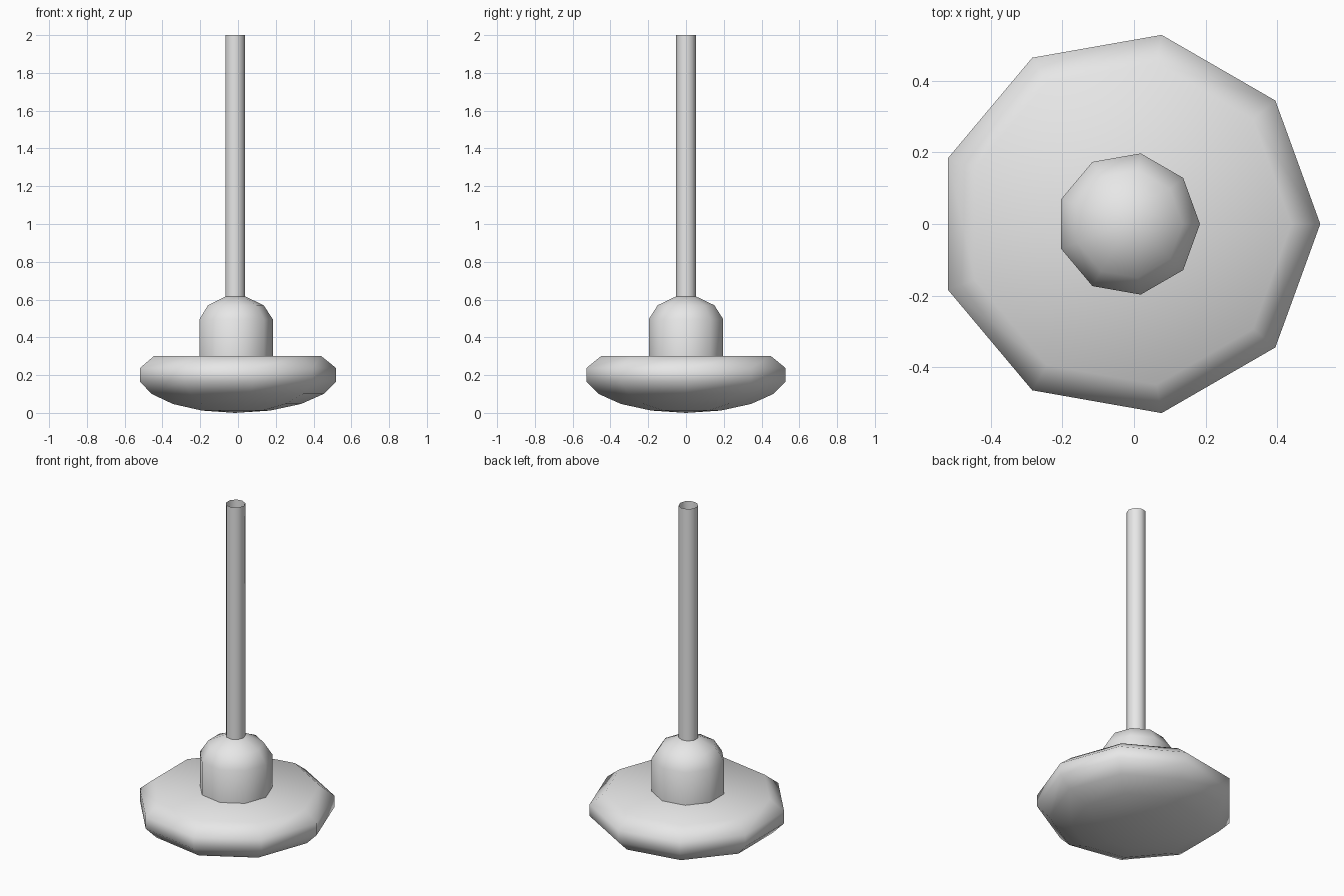
import bpy, bmesh, math

SIDES = 9
AXIS_X = -0.016

cube = bpy.data.objects.get("Cube")
if cube:
    bpy.data.objects.remove(cube, do_unlink=True)

grey = bpy.data.materials.new("light_grey")
grey.use_nodes = True
grey.diffuse_color = (0.8, 0.8, 0.8, 1)
grey.node_tree.nodes["Principled BSDF"].inputs["Base Color"].default_value = (0.8, 0.8, 0.8, 1)


def lathe(name, profile, cap_top=False):
    """Turn a (radius, height) profile, bottom to top, into a smooth nine-sided part."""
    bm = bmesh.new()
    rings = []
    for r, z in profile:
        if r == 0:
            rings.append([bm.verts.new((0, 0, z))] * SIDES)
            continue
        angles = [math.tau * i / SIDES for i in range(SIDES)]
        rings.append([bm.verts.new((r * math.cos(a), r * math.sin(a), z)) for a in angles])
    for low, high in zip(rings, rings[1:]):
        for i in range(SIDES):
            j = (i + 1) % SIDES
            corners = [low[i], low[j], high[j], high[i]]
            bm.faces.new(list(dict.fromkeys(corners)))
    if cap_top:
        bm.faces.new(rings[-1])
    for face in bm.faces:
        face.smooth = True
    mesh = bpy.data.meshes.new(name)
    bm.to_mesh(mesh)
    bm.free()
    mesh.materials.append(grey)
    obj = bpy.data.objects.new(name, mesh)
    obj.location.x = AXIS_X
    bpy.context.collection.objects.link(obj)
    return obj


# Base: a flattened ball, sliced flat on top
radius, half_height = 0.544, 0.202
bowl = [(0, 0)]
for degrees in (-70, -50, -30, -10, 10):
    a = math.radians(degrees)
    bowl.append((radius * math.cos(a), half_height * (1 + math.sin(a))))
lathe("base", bowl + [(0.455, 0.302)], cap_top=True)

# Domed collar standing on the base
lathe("domed_collar", [(0.2, 0.3), (0.2, 0.496), (0.152, 0.57), (0.053, 0.617)], cap_top=True)

# Hollow pole, open at the top
lathe("pole", [(0.053, 0.612), (0.053, 2.0)])
